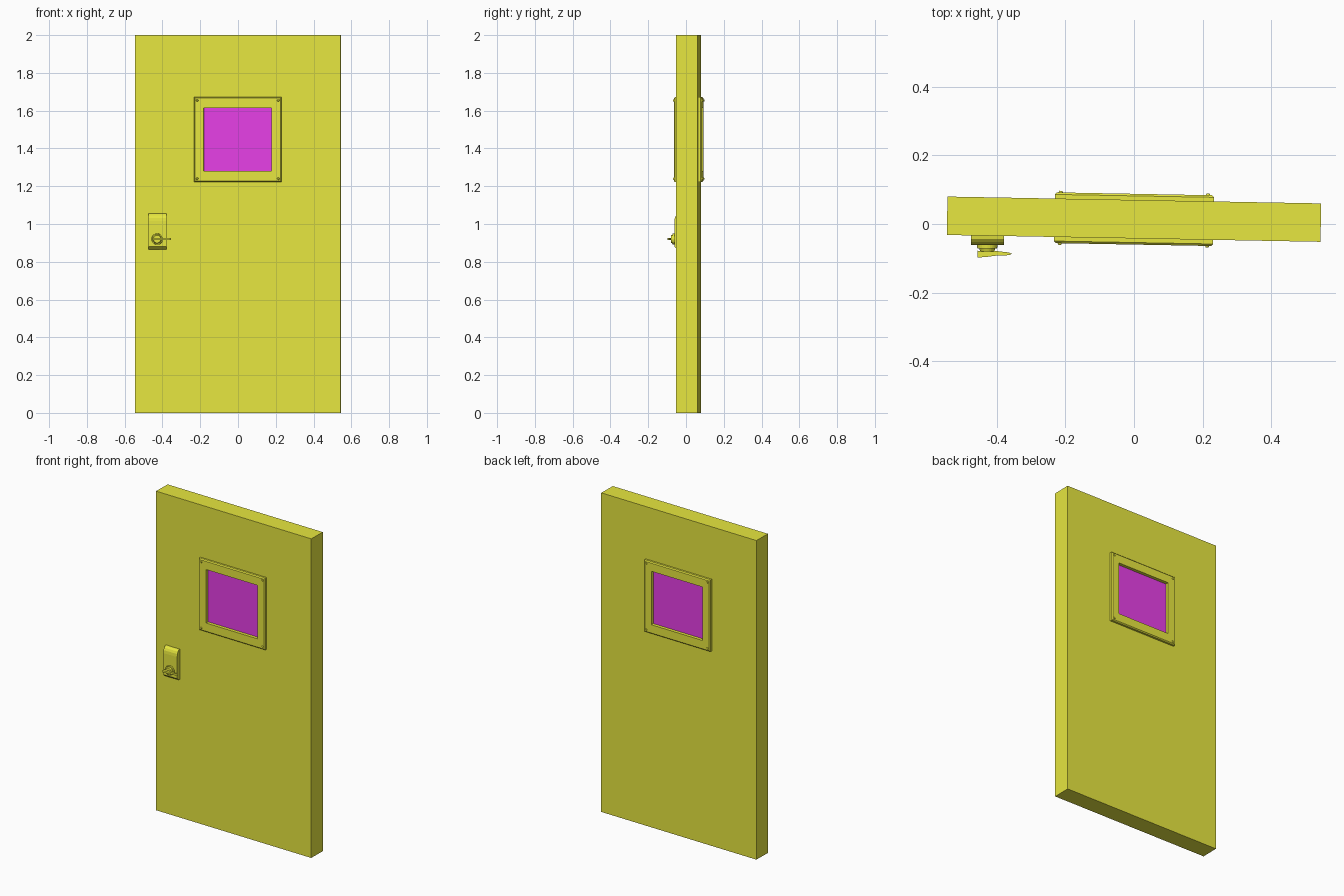
import bpy, bmesh, math
from mathutils import Matrix, Vector

if "Cube" in bpy.data.objects:
    bpy.data.objects.remove(bpy.data.objects["Cube"])

TILT = Matrix.Translation((0, 0.014, 0)) @ Matrix.Rotation(-0.0183, 4, 'Z')


def material(name, color):
    m = bpy.data.materials.new(name)
    m.diffuse_color = color
    m.use_nodes = True
    m.node_tree.nodes["Principled BSDF"].inputs["Base Color"].default_value = m.diffuse_color
    return m


yellow = material("yellow_paint", (0.8, 0.8, 0.05, 1))
magenta = material("magenta_glass", (0.8, 0.05, 0.8, 1))


def finish(name, bm, mat, matrix=Matrix()):
    bmesh.ops.recalc_face_normals(bm, faces=bm.faces)
    bm.transform(matrix)
    me = bpy.data.meshes.new(name)
    bm.to_mesh(me)
    bm.free()
    me.materials.append(mat)
    ob = bpy.data.objects.new(name, me)
    bpy.context.collection.objects.link(ob)
    return ob


def rect_ring(name, rings, mat, matrix):
    """Closed rectangular moulding; each ring is (half width, z low, z high, y)."""
    bm = bmesh.new()
    loops = [[bm.verts.new(p) for p in ((-w, y, a), (w, y, a), (w, y, b), (-w, y, b))]
             for w, a, b, y in rings]
    for i, lo in enumerate(loops):
        nx = loops[(i + 1) % len(loops)]
        for k in range(4):
            j = (k + 1) % 4
            bm.faces.new((lo[k], lo[j], nx[j], nx[k]))
    return finish(name, bm, mat, matrix)


def prism(name, pts, step, mat):
    """Extrude a flat outline along step."""
    bm = bmesh.new()
    face = bm.faces.new([bm.verts.new(p) for p in pts])
    res = bmesh.ops.extrude_face_region(bm, geom=[face], use_keep_orig=True)
    verts = [g for g in res['geom'] if isinstance(g, bmesh.types.BMVert)]
    bmesh.ops.translate(bm, verts=verts, vec=Vector(step))
    return finish(name, bm, mat)


def disc(name, loc, r1, r2, depth, sides, mat, matrix=Matrix()):
    """Round part along y, r2 being the end facing -y."""
    bm = bmesh.new()
    bmesh.ops.create_cone(bm, cap_ends=True, segments=sides, radius1=r1, radius2=r2, depth=depth)
    return finish(name, bm, mat, matrix @ Matrix.Translation(loc) @ Matrix.Rotation(math.pi / 2, 4, 'X'))


# Door slab with window opening
T = 0.056
W, H = (0.545, 0, 2), (0.18, 1.28, 1.615)
rect_ring("door_slab", [(*W, T), (*W, -T), (*H, -T), (*H, T)], yellow, TILT)

# Glass filling the opening
bm = bmesh.new()
bmesh.ops.create_cube(bm, size=1)
bm.transform(Matrix.Translation((0, 0, 1.4475)) @ Matrix.Diagonal((0.36, 2 * T - 0.004, 0.335, 1)))
finish("window_glass", bm, magenta, TILT)

# Window frames and corner screws on both faces
for side, s in (("front", -1), ("back", 1)):
    rings = [(0.232, 1.222, 1.672, s * T), (0.232, 1.222, 1.672, s * (T + 0.012)),
             (0.226, 1.228, 1.666, s * (T + 0.018)), (0.18, 1.28, 1.615, s * (T + 0.018)),
             (0.18, 1.28, 1.615, s * T)]
    rect_ring("window_frame_" + side, rings, yellow, TILT)
    for x in (-0.215, 0.215):
        for z in (1.24, 1.654):
            r = (0.007, 0.004)[::-s]
            disc("screw_" + side, (x, s * (T + 0.02), z), r[0], r[1], 0.006, 10, yellow, TILT)

# Lock plate with curved top and sloped bottom
profile = [(-0.03, 1.056), (-0.044, 1.054), (-0.053, 1.046), (-0.059, 1.033), (-0.061, 1.015),
           (-0.061, 0.88), (-0.045, 0.866), (-0.03, 0.866)]
prism("lock_plate", [(-0.475, y, z) for y, z in profile], (0.096, 0, 0), yellow)

# Knob base, neck and turning lever
disc("knob_base", (-0.428, -0.065, 0.92), 0.03, 0.029, 0.012, 24, yellow)
disc("knob_neck", (-0.428, -0.075, 0.92), 0.024, 0.02, 0.01, 24, yellow)
outline = [(-0.456, -0.078), (-0.4, -0.079), (-0.365, -0.083), (-0.356, -0.087),
           (-0.365, -0.091), (-0.4, -0.092), (-0.43, -0.096), (-0.456, -0.098)]
prism("knob_lever", [(x, y, 0.914) for x, y in outline], (0, 0, 0.011), yellow)
